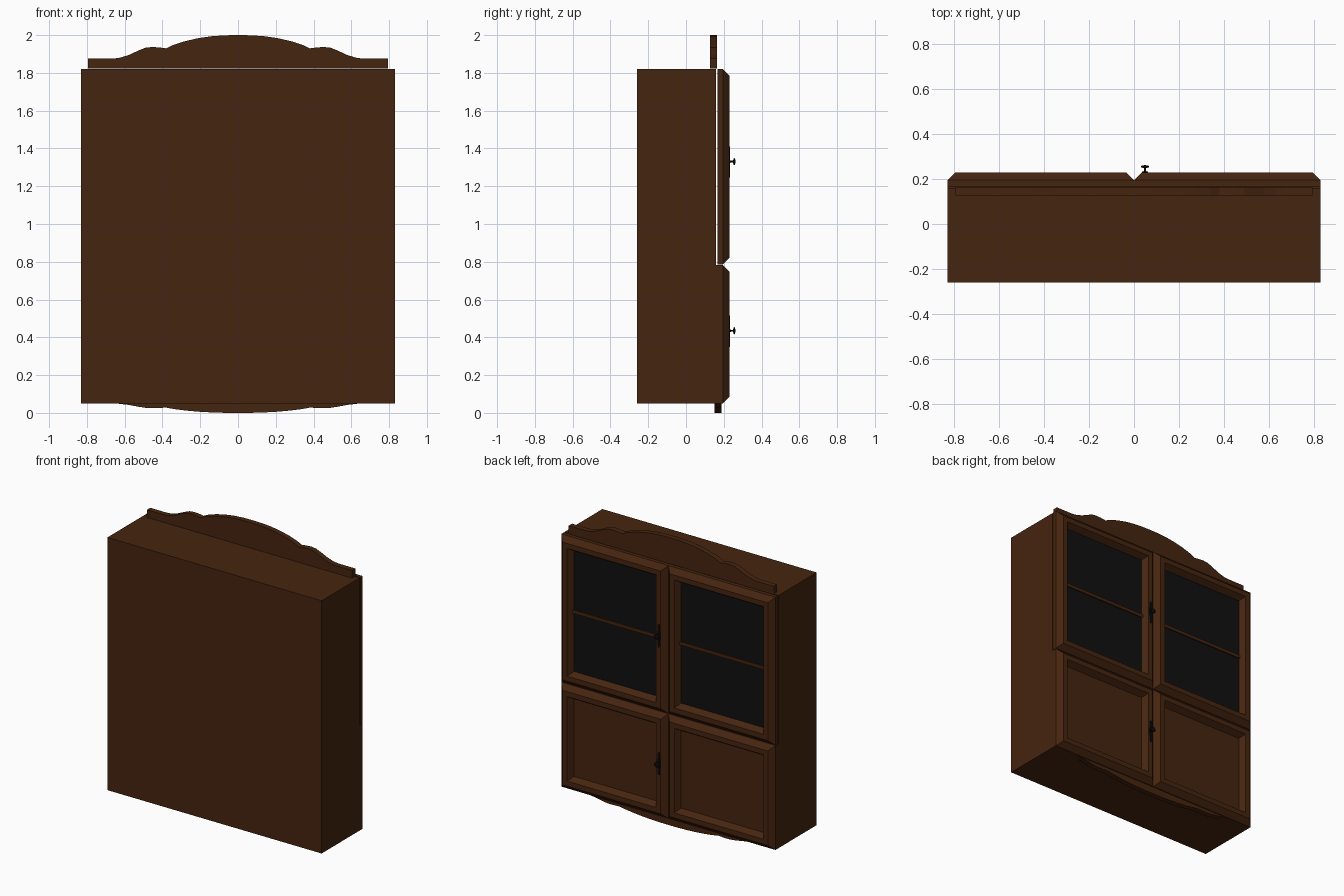
import bpy, bmesh, math

if "Cube" in bpy.data.objects:
    bpy.data.objects.remove(bpy.data.objects["Cube"])


def material(name, rgb):
    m = bpy.data.materials.new(name)
    m.diffuse_color = (*rgb, 1)
    m.use_nodes = True
    m.node_tree.nodes["Principled BSDF"].inputs["Base Color"].default_value = m.diffuse_color
    return m


WOOD = material("dark_wood", (0.060, 0.018, 0.0048))
GLASS = material("dark_glass", (0.005, 0.005, 0.005))
METAL = material("black_metal", (0.003, 0.003, 0.003))


def finish(name, bm, *mats):
    bmesh.ops.recalc_face_normals(bm, faces=bm.faces)
    me = bpy.data.meshes.new(name)
    bm.to_mesh(me)
    bm.free()
    for m in mats:
        me.materials.append(m)
    ob = bpy.data.objects.new(name, me)
    bpy.context.collection.objects.link(ob)
    return ob


def loft(bm, rings):
    """Bridge closed rings of points; returns the end cap face."""
    vs = [[bm.verts.new(p) for p in r] for r in rings]
    n = len(vs[0])
    for a, b in zip(vs, vs[1:]):
        for i in range(n):
            j = (i + 1) % n
            bm.faces.new((a[i], a[j], b[j], b[i]))
    bm.faces.new(vs[0])
    return bm.faces.new(vs[-1])


def prism(name, pts, y0, y1, mat):
    bm = bmesh.new()
    loft(bm, [[(x, y, z) for x, z in pts] for y in (y0, y1)])
    return finish(name, bm, mat)


def box(name, x0, x1, y0, y1, z0, z1, mat):
    return prism(name, [(x0, z0), (x1, z0), (x1, z1), (x0, z1)], y0, y1, mat)


def door(name, x0, x1, z0, z1, loops, panel):
    bm = bmesh.new()
    rings = [[(x0 + d, y, z0 + d), (x1 - d, y, z0 + d),
              (x1 - d, y, z1 - d), (x0 + d, y, z1 - d)] for d, y in loops]
    loft(bm, rings).material_index = 1
    return finish(name, bm, WOOD, panel)


# Carcass
W = 0.83
box("lower_cabinet", -W, W, -0.26, 0.19, 0.05, 0.782, WOOD)
box("upper_cabinet", -W, W, -0.26, 0.16, 0.782, 1.82, WOOD)

# Moulded doors, glazed above and panelled below
frame = [(0, 0.195), (0.035, 0.23), (0.07, 0.23), (0.095, 0.19)]
for side, x0, x1 in (("left", -W, 0), ("right", 0, W)):
    door(side + "_glass_door", x0, x1, 0.785, 1.82, [(0, 0.168)] + frame, GLASS)
    door(side + "_panel_door", x0, x1, 0.05, 0.782, [(0, 0.185)] + frame, WOOD)
    box(side + "_glazing_bar", x0 + 0.085, x1 - 0.085, 0.18, 0.198, 1.29, 1.312, WOOD)

# Wavy crest and matching apron
half = [(0.795, 0), (0.67, 0), (0.63, 0.004), (0.58, 0.019), (0.53, 0.042),
        (0.49, 0.058), (0.455, 0.062), (0.42, 0.060), (0.38, 0.055),
        (0.34, 0.074), (0.28, 0.093), (0.21, 0.109), (0.14, 0.119), (0.07, 0.124)]
wave = half + [(0, 0.125)] + [(-x, h) for x, h in reversed(half)]
prism("crest", [(0.795, 1.822)] + [(x, 1.875 + h) for x, h in wave] + [(-0.795, 1.822)],
      0.127, 0.164, WOOD)
prism("apron", [(0.795, 0.06)] + [(x, 0.05 - 0.4 * h) for x, h in wave] + [(-0.795, 0.06)],
      0.152, 0.189, WOOD)

# Handles: shaped back plate and turned knob
plate = [(0, -0.085), (0.010, -0.07), (0.006, -0.045), (0.014, -0.015),
         (0.014, 0.015), (0.006, 0.045), (0.010, 0.07), (0, 0.08)]
plate += [(-x, z) for x, z in reversed(plate[1:-1])]
knob = [(0.011, 0.229), (0.005, 0.238), (0.005, 0.249), (0.017, 0.252),
        (0.019, 0.256), (0.014, 0.260), (0.004, 0.262)]
for level, z in (("upper", 1.33), ("lower", 0.435)):
    prism(level + "_handle_plate", [(0.049 + a, z + b) for a, b in plate], 0.228, 0.234, METAL)
    bm = bmesh.new()
    loft(bm, [[(0.049 + r * math.cos(t * math.pi / 8), y, z + r * math.sin(t * math.pi / 8))
               for t in range(16)] for r, y in knob])
    for f in bm.faces:
        f.smooth = True
    finish(level + "_knob", bm, METAL)
